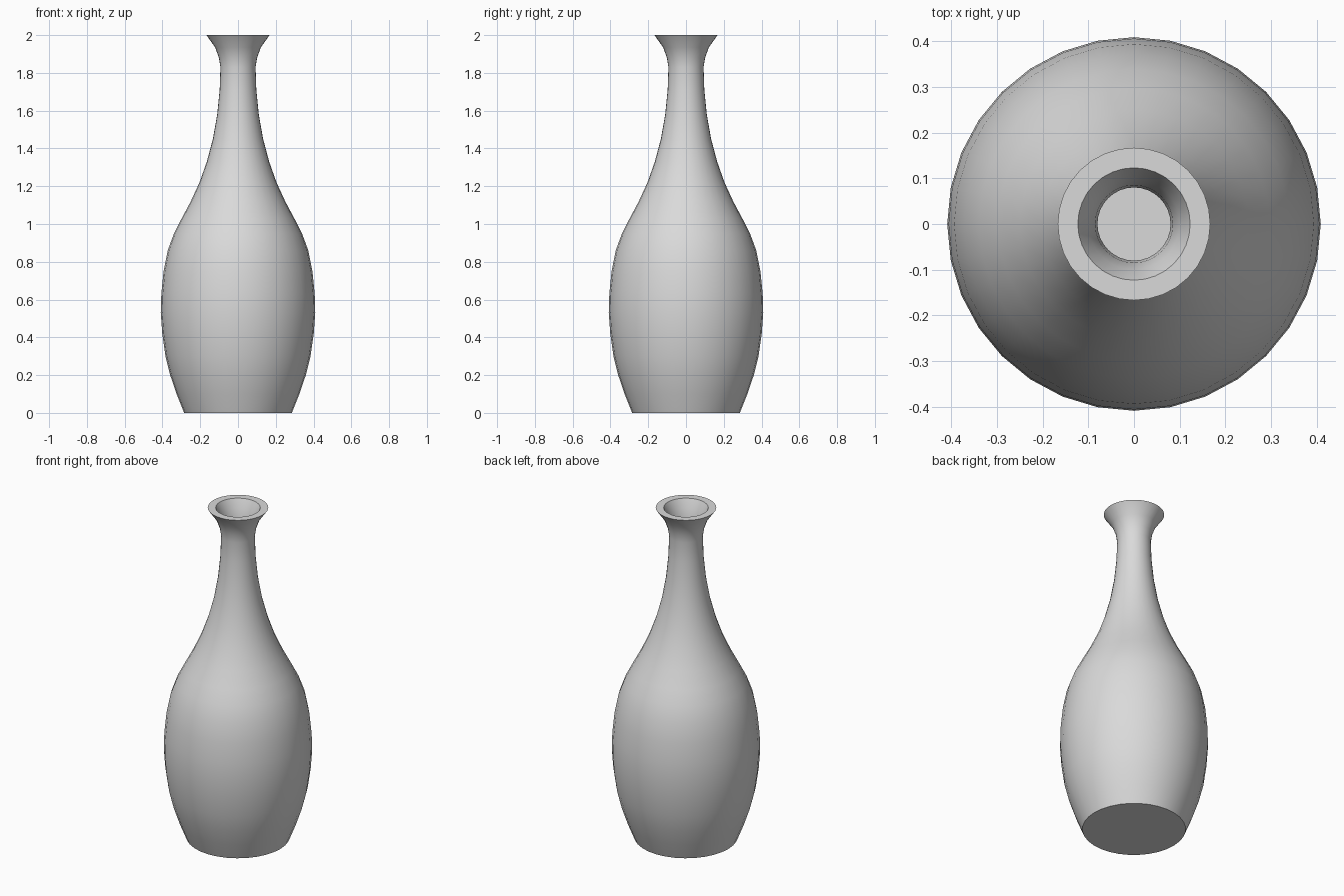
import bpy
import bmesh
import math

cube = bpy.data.objects.get("Cube")
if cube:
    bpy.data.objects.remove(cube, do_unlink=True)

SIDES = 32

# Outer wall from the foot up to the lip, as (radius, height)
outer = [
    (0.285, 0), (0.325, 0.1), (0.359, 0.2), (0.384, 0.3), (0.401, 0.42),
    (0.409, 0.53), (0.406, 0.63), (0.394, 0.75), (0.372, 0.86), (0.339, 0.95),
    (0.298, 1.03), (0.25, 1.12), (0.204, 1.22), (0.165, 1.33), (0.133, 1.45),
    (0.11, 1.58), (0.097, 1.71), (0.093, 1.83), (0.101, 1.88), (0.121, 1.935),
    (0.167, 2),
]
# Inner wall from the lip down the throat to the hollow floor
throat = [(0.123, 2), (0.1, 1.95), (0.085, 1.89), (0.08, 1.83), (0.081, 1.71)]
hollow = [(r - 0.02, z) for r, z in reversed(outer[2:15])]
floor = [(0.29, 0.05), (0, 0.05)]
profile = [(0, 0)] + outer + throat + hollow + floor

# Revolve the profile into a closed shell
bm = bmesh.new()
verts = [bm.verts.new((r, 0, z)) for r, z in profile]
edges = [bm.edges.new(pair) for pair in zip(verts, verts[1:])]
bmesh.ops.spin(bm, geom=verts + edges, cent=(0, 0, 0), axis=(0, 0, 1),
               angle=2 * math.pi, steps=SIDES)
bmesh.ops.remove_doubles(bm, verts=bm.verts, dist=0.0005)
bmesh.ops.recalc_face_normals(bm, faces=bm.faces)
mesh = bpy.data.meshes.new("vase")
bm.to_mesh(mesh)
bm.free()

vase = bpy.data.objects.new("vase", mesh)
bpy.context.collection.objects.link(vase)

# Plain grey glaze
glaze = bpy.data.materials.new("light grey")
glaze.use_nodes = True
colour = (0.7, 0.7, 0.7, 1)
glaze.diffuse_color = colour
glaze.node_tree.nodes["Principled BSDF"].inputs["Base Color"].default_value = colour
mesh.materials.append(glaze)

# Smooth walls with crisp lip and foot
bpy.ops.object.select_all(action="DESELECT")
vase.select_set(True)
bpy.context.view_layer.objects.active = vase
bpy.ops.object.shade_smooth_by_angle(angle=math.radians(35))
